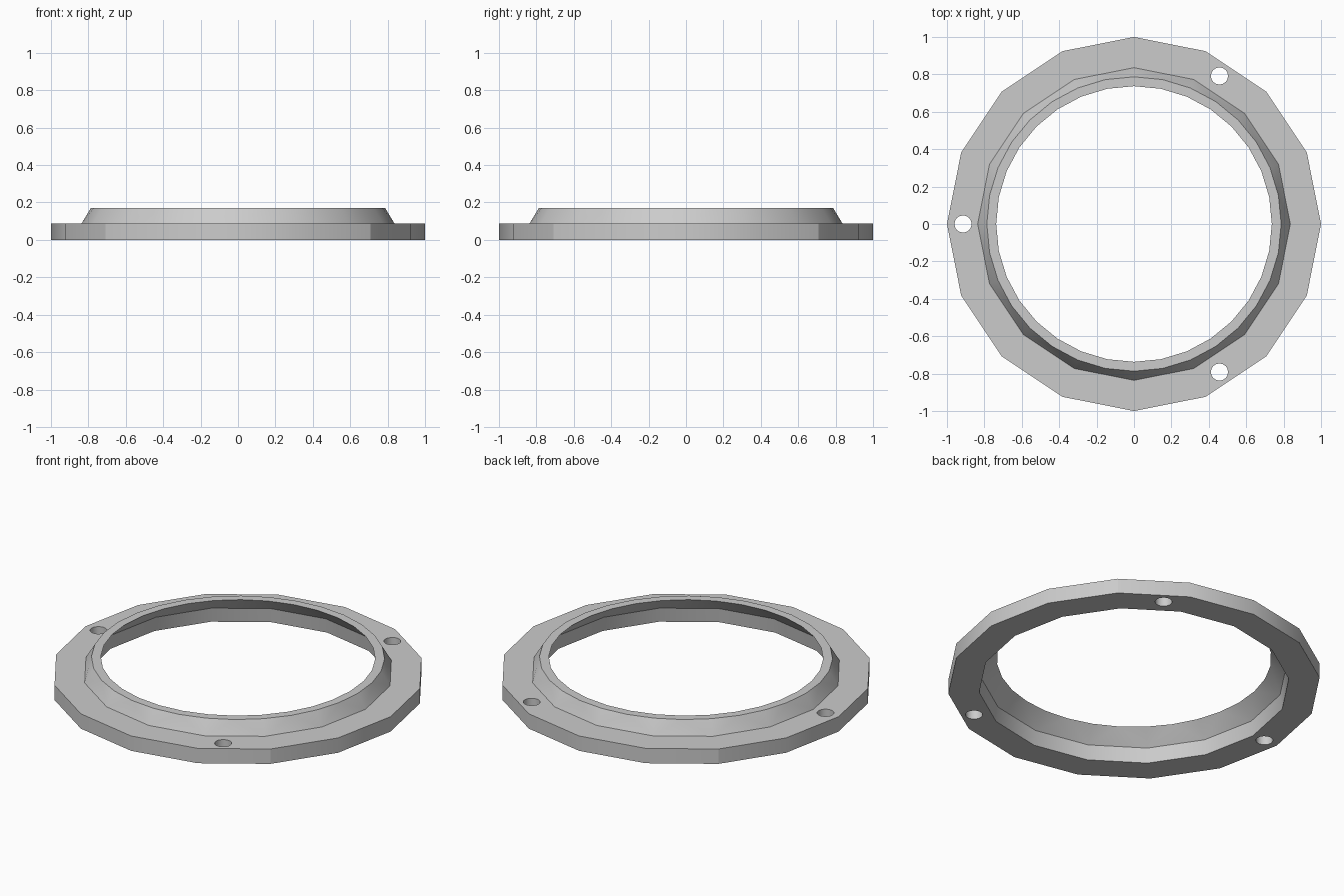
import bpy, bmesh, math
from mathutils import Matrix

cube = bpy.data.objects.get("Cube")
if cube:
    bpy.data.objects.remove(cube, do_unlink=True)

SIDES = 16
PLATE_Z, RIM_Z = 0.088, 0.17

grey = bpy.data.materials.new("satin grey")
grey.use_nodes = True
colour = (0.6, 0.6, 0.6, 1)
grey.diffuse_color = colour
grey.node_tree.nodes["Principled BSDF"].inputs["Base Color"].default_value = colour


def make_object(name, bm):
    bmesh.ops.recalc_face_normals(bm, faces=bm.faces)
    mesh = bpy.data.meshes.new(name)
    bm.to_mesh(mesh)
    bm.free()
    mesh.materials.append(grey)
    obj = bpy.data.objects.new(name, mesh)
    bpy.context.collection.objects.link(obj)
    return obj


def ring(bm, radius, z, count):
    step = math.tau / count
    return [bm.verts.new((radius * math.cos(i * step), radius * math.sin(i * step), z))
            for i in range(count)]


def skin(bm, a, b):
    """Join two rings; a ring with twice the sides is joined with triangles."""
    if len(a) > len(b):
        a, b = b, a
    n, m = len(a), len(b)
    for i in range(n):
        j = (i + 1) % n
        if n == m:
            bm.faces.new((a[i], a[j], b[j], b[i]))
        else:
            mid = b[2 * i + 1]
            bm.faces.new((a[i], a[j], mid))
            bm.faces.new((a[i], mid, b[2 * i]))
            bm.faces.new((a[j], b[(2 * i + 2) % m], mid))


# Flange plate and tapered collar as one closed cross-section
bm = bmesh.new()
section = [
    (1.0, 0, SIDES), (1.0, PLATE_Z, SIDES),
    (0.836, PLATE_Z, SIDES), (0.787, RIM_Z, SIDES * 2),
    (0.737, RIM_Z, SIDES * 2), (0.822, PLATE_Z - 0.002, SIDES),
    (0.834, 0, SIDES),
]
rings = [ring(bm, *s) for s in section]
for k, r in enumerate(rings):
    skin(bm, r, rings[(k + 1) % len(rings)])
flange = make_object("flange_ring", bm)

# Three bolt holes through the plate
bm = bmesh.new()
for k in range(3):
    angle = math.radians(60 + 120 * k)
    spot = Matrix.Translation((0.914 * math.cos(angle), 0.914 * math.sin(angle), PLATE_Z / 2))
    bmesh.ops.create_cone(bm, cap_ends=True, segments=16, radius1=0.046,
                          radius2=0.046, depth=0.3, matrix=spot)
cutter = make_object("bolt_hole_cutter", bm)
cutter.hide_render = True

cut = flange.modifiers.new("bolt_holes", "BOOLEAN")
cut.operation = "DIFFERENCE"
cut.solver = "EXACT"
cut.object = cutter

for obj in bpy.context.selected_objects:
    obj.select_set(False)
bpy.context.view_layer.objects.active = flange
flange.select_set(True)
bpy.ops.object.modifier_apply(modifier=cut.name)
bpy.data.objects.remove(cutter, do_unlink=True)
bpy.ops.object.shade_smooth_by_angle(angle=math.radians(30))

# Crisp corners on the plate edge at the four diagonals
verts = flange.data.vertices
for edge in flange.data.edges:
    p, q = (verts[i].co for i in edge.vertices)
    if (p.xy - q.xy).length < 0.001 and p.xy.length > 0.99 and abs(abs(p.x) - abs(p.y)) < 0.01:
        edge.use_edge_sharp = True
